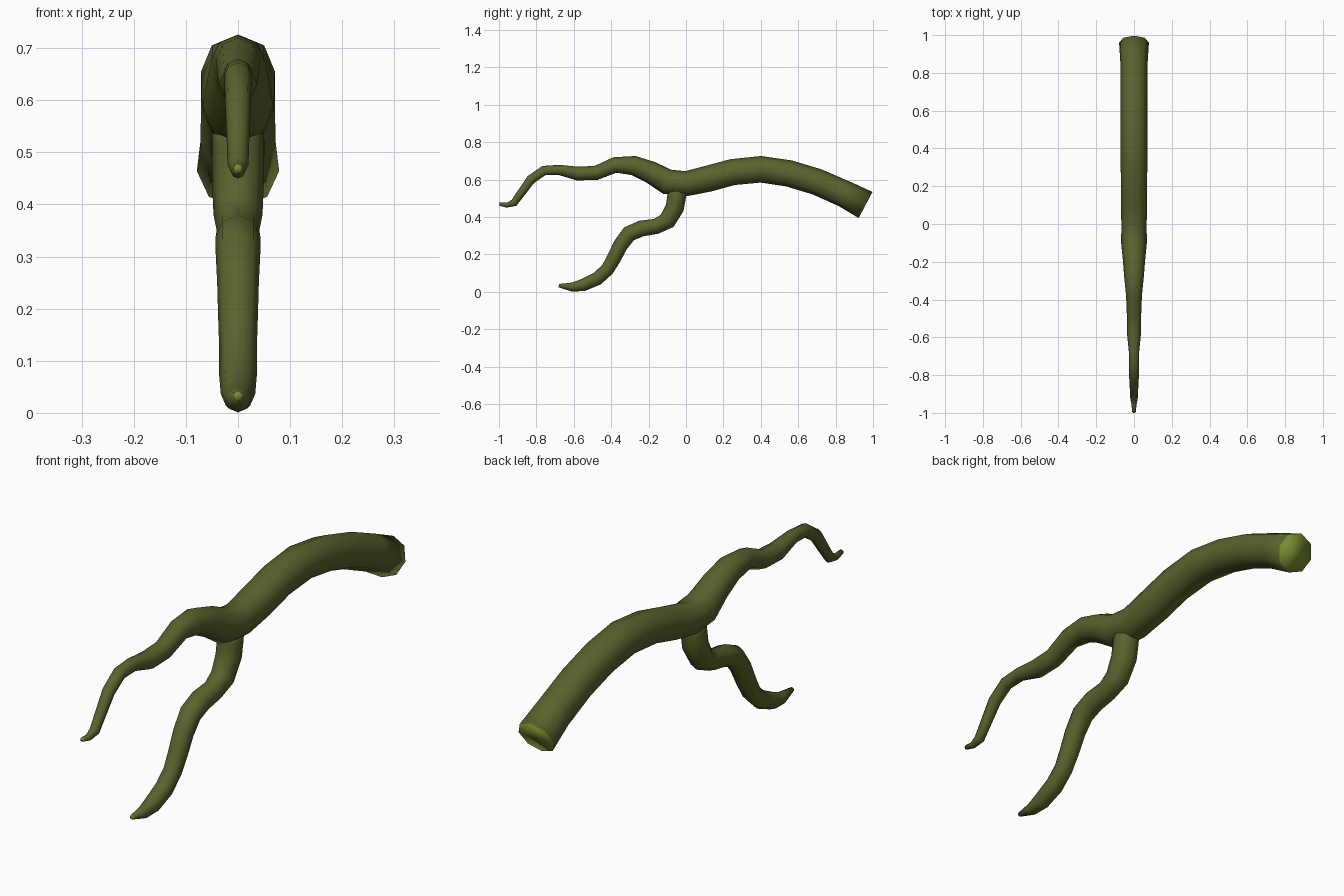
import bpy, bmesh, math
from mathutils import Vector

if "Cube" in bpy.data.objects:
    bpy.data.objects.remove(bpy.data.objects["Cube"])


def material(name, rgb):
    m = bpy.data.materials.new(name)
    m.diffuse_color = (*rgb, 1)
    m.use_nodes = True
    m.node_tree.nodes["Principled BSDF"].inputs["Base Color"].default_value = m.diffuse_color
    return m


bark = material("olive bark", (0.100, 0.124, 0.026))
cut = material("cut wood green", (0.19, 0.27, 0.028))
moss = material("mossy underside", (0.115, 0.155, 0.015))


def limb(name, path, sides=8):
    """Sweep an octagon along a (y, z, radius) path lying in the x = 0 plane."""
    bm = bmesh.new()
    pts = [Vector((0, y, z)) for y, z, r in path]
    rings = []
    for i, p in enumerate(pts):
        t = (pts[min(i + 1, len(pts) - 1)] - pts[max(i - 1, 0)]).normalized()
        side = Vector((1, 0, 0))
        up = t.cross(side)
        if up.z < 0:
            up = -up
        r = path[i][2]
        rings.append([bm.verts.new(p + r * (math.sin(a) * side + math.cos(a) * up))
                      for a in (math.tau * k / sides for k in range(sides))])
    for a, b in zip(rings, rings[1:]):
        for k in range(sides):
            j = (k + 1) % sides
            f = bm.faces.new((a[k], a[j], b[j], b[k]))
            # the lower strip on the -x side is greener
            f.material_index = 2 if k == 4 else 0
    # End caps
    for ring in (rings[0], rings[-1]):
        bm.faces.new(ring).material_index = 1
    bmesh.ops.recalc_face_normals(bm, faces=bm.faces[:])
    for f in bm.faces:
        f.smooth = True
    me = bpy.data.meshes.new(name)
    bm.to_mesh(me)
    bm.free()
    for m in (bark, cut, moss):
        me.materials.append(m)
    ob = bpy.data.objects.new(name, me)
    bpy.context.collection.objects.link(ob)
    return ob


# Main branch, from the thick cut end to the thin curled tip
limb("main_branch", [
    (.96, .464, .079), (.85, .522, .072), (.70, .588, .071), (.55, .633, .071),
    (.40, .655, .071), (.25, .640, .07), (.12, .605, .07), (0, .578, .067),
    (-.10, .588, .068), (-.19, .64, .059), (-.28, .675, .052), (-.38, .678, .042),
    (-.48, .636, .038), (-.58, .632, .037), (-.68, .652, .027), (-.76, .648, .026),
    (-.83, .60, .025), (-.88, .53, .022), (-.92, .475, .020), (-.96, .463, .013),
    (-.998, .470, .009)])

# Side branch hanging below, starting inside the main branch
limb("side_branch", [
    (-.045, .56, .05), (-.05, .51, .05), (-.06, .45, .05), (-.10, .380, .047),
    (-.16, .350, .041), (-.24, .338, .043), (-.305, .31, .043), (-.35, .25, .04),
    (-.385, .18, .038), (-.42, .12, .036), (-.475, .07, .036), (-.55, .036, .033),
    (-.61, .025, .024), (-.68, .033, .009)])
